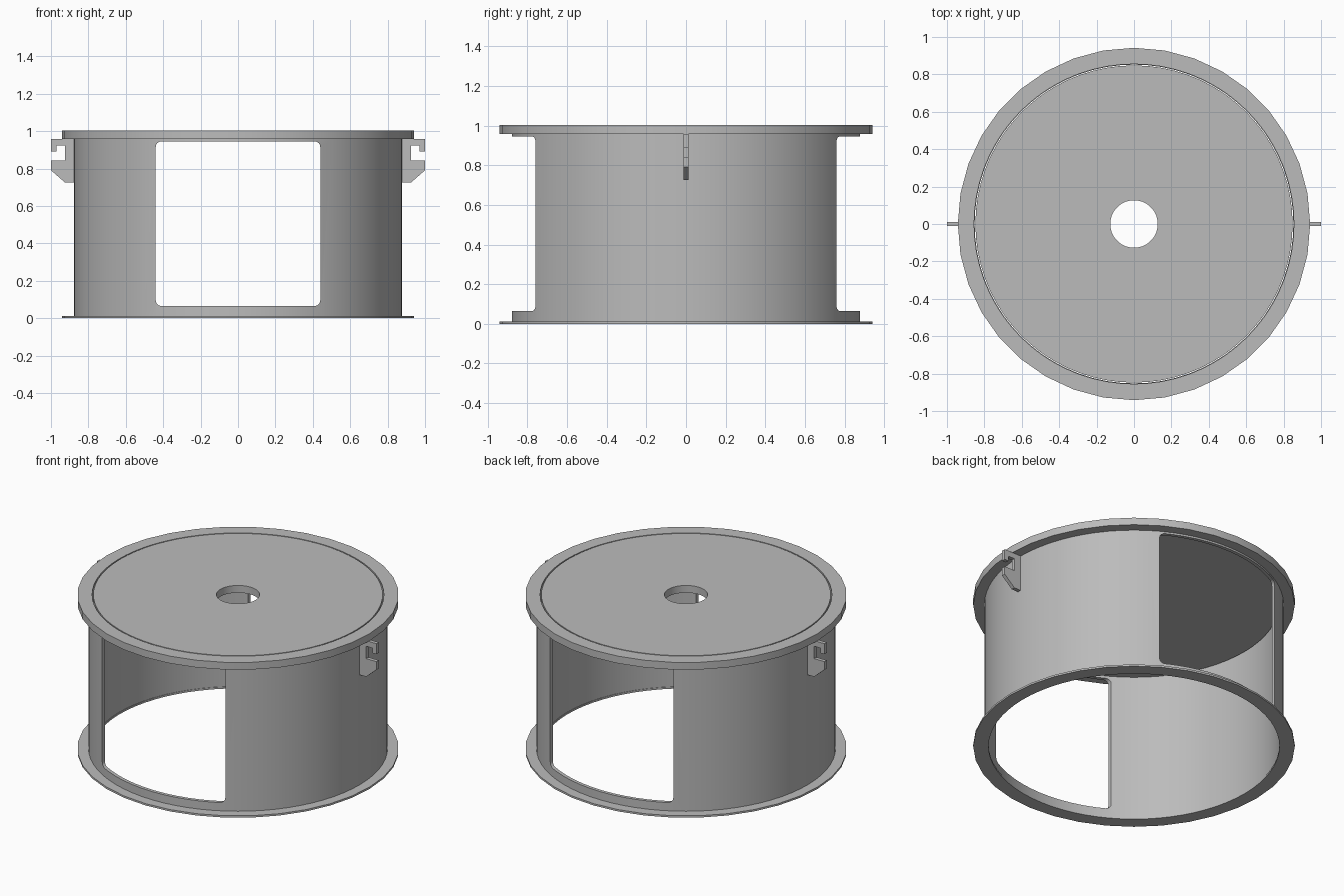
import bpy, bmesh, math

if "Cube" in bpy.data.objects:
    bpy.data.objects.remove(bpy.data.objects["Cube"])

grey = bpy.data.materials.new("Plain grey")
grey.use_nodes = True
grey.diffuse_color = (0.5, 0.5, 0.5, 1)
grey.node_tree.nodes["Principled BSDF"].inputs["Base Color"].default_value = (0.5, 0.5, 0.5, 1)


def finish(name, bm):
    """Turn a bmesh into a grey object."""
    bmesh.ops.recalc_face_normals(bm, faces=bm.faces)
    mesh = bpy.data.meshes.new(name)
    bm.to_mesh(mesh)
    bm.free()
    mesh.materials.append(grey)
    obj = bpy.data.objects.new(name, mesh)
    bpy.context.collection.objects.link(obj)
    return obj


def ring(name, inner, outer, z0, z1, inner_sides, outer_sides):
    """Flat-topped ring whose inner and outer circles may differ in sides."""
    bm = bmesh.new()
    loops = {}
    for z in (z0, z1):
        edges = []
        for radius, sides in ((inner, inner_sides), (outer, outer_sides)):
            verts = [bm.verts.new((radius * math.cos(math.tau * i / sides),
                                   radius * math.sin(math.tau * i / sides), z))
                     for i in range(sides)]
            edges += [bm.edges.new((verts[i - 1], verts[i])) for i in range(sides)]
            loops[z, radius] = verts
        bmesh.ops.triangle_fill(bm, edges=edges, use_beauty=True)
    for radius in (inner, outer):
        low, high = loops[z0, radius], loops[z1, radius]
        for i in range(len(low)):
            bm.faces.new((low[i - 1], low[i], high[i], high[i - 1]))
    return finish(name, bm)


def prism(name, outline, y0, y1):
    """Extrude an x-z outline along y."""
    bm = bmesh.new()
    face = bm.faces.new([bm.verts.new((x, y0, z)) for x, z in outline])
    top = bmesh.ops.extrude_face_region(bm, geom=[face])["geom"]
    bmesh.ops.translate(bm, vec=(0, y1 - y0, 0),
                        verts=[v for v in top if isinstance(v, bmesh.types.BMVert)])
    return finish(name, bm)


# Flanges and lid, with a hairline gap round the lid
parts = [
    ring("bottom_flange", 0.852, 0.942, 0, 0.012, 72, 36),
    ring("top_flange", 0.855, 0.942, 0.957, 1.004, 72, 36),
    ring("lid", 0.127, 0.848, 0.957, 1.004, 36, 72),
]

# Drum wall with a round-cornered window through front and back
wall = ring("drum_wall", 0.855, 0.877, 0.012, 0.957, 72, 72)
half, low, high, r = 0.44, 0.065, 0.945, 0.03
outline = []
for k, (sx, z) in enumerate(((1, high - r), (-1, high - r), (-1, low + r), (1, low + r))):
    for step in range(5):
        a = math.pi / 2 * (k + step / 4)
        outline.append((sx * (half - r) + r * math.cos(a), z + r * math.sin(a)))
cutter = prism("window_cutter", outline, -1.2, 1.2)
cut = wall.modifiers.new("Windows", "BOOLEAN")
cut.object = cutter
cut.solver = "EXACT"
bpy.context.view_layer.update()
cut_mesh = bpy.data.meshes.new_from_object(
    wall.evaluated_get(bpy.context.evaluated_depsgraph_get()))
wall.modifiers.clear()
wall.data = cut_mesh
bpy.data.objects.remove(cutter)
parts.append(wall)

# Side hooks
hook = [(0.87, 0.958), (0.999, 0.958), (0.999, 0.89), (0.97, 0.89), (0.97, 0.922),
        (0.925, 0.922), (0.925, 0.842), (0.999, 0.842), (0.999, 0.79),
        (0.925, 0.725), (0.87, 0.725)]
for side, sign in (("left", 1), ("right", -1)):
    prism(side + "_hook", [(sign * x, z) for x, z in hook], -0.012, 0.012)

# Smooth the round parts, keeping rims sharp
bpy.ops.object.select_all(action="DESELECT")
for obj in parts:
    obj.select_set(True)
bpy.context.view_layer.objects.active = wall
bpy.ops.object.shade_smooth_by_angle(angle=math.radians(30))
